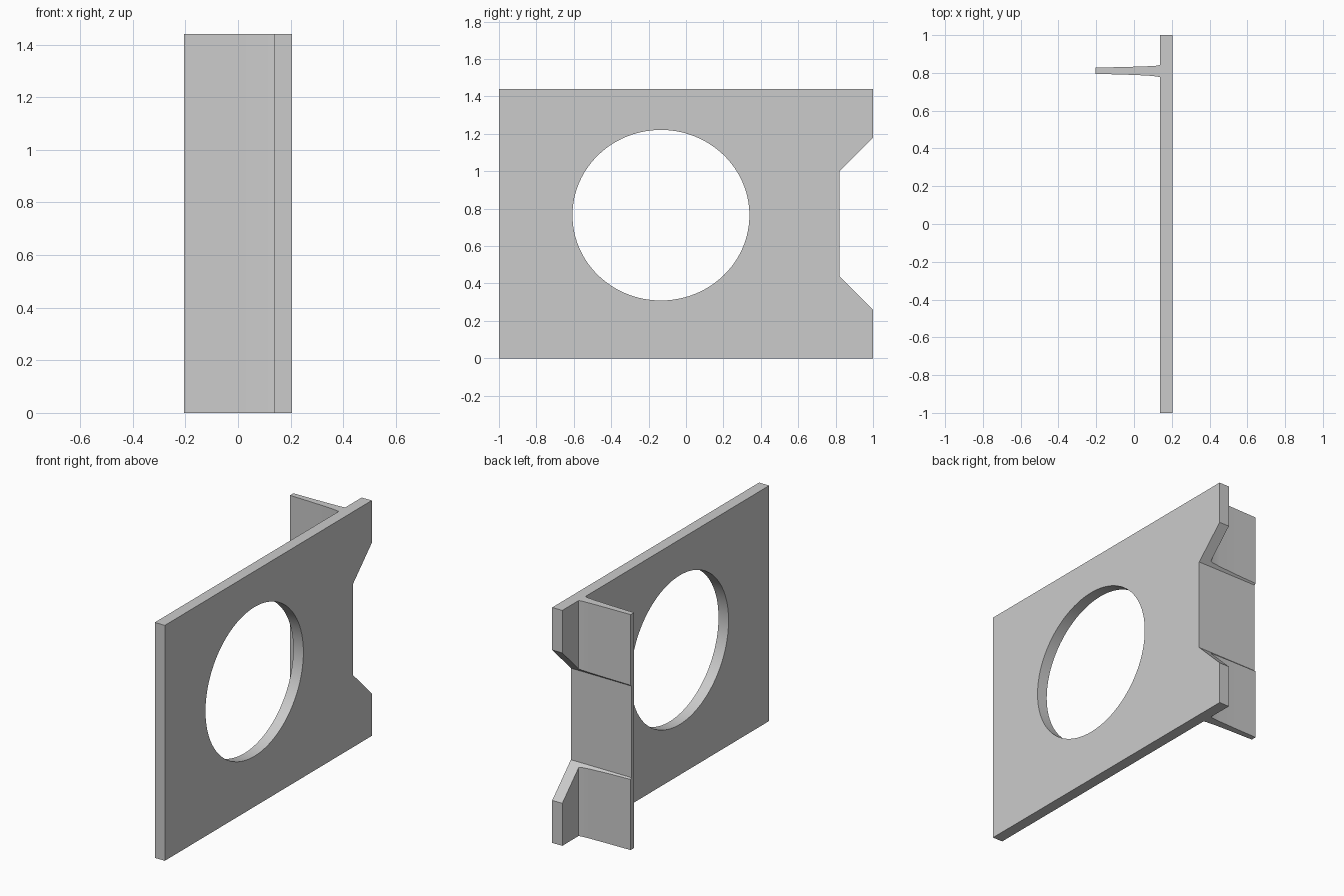
import bpy
import bmesh
from math import cos, sin, tau, radians
from mathutils import Vector

cube = bpy.data.objects.get("Cube")
if cube:
    bpy.data.objects.remove(cube)

HEIGHT = 1.44
PLATE_IN, PLATE_OUT, TIP = 0.137, 0.205, -0.205

grey = bpy.data.materials.new("plain grey")
grey.use_nodes = True
colour = (0.6, 0.6, 0.6, 1)
grey.diffuse_color = colour
grey.node_tree.nodes["Principled BSDF"].inputs["Base Color"].default_value = colour


def prism(name, outline, direction):
    """Extrude a closed 3D outline into a solid object."""
    bm = bmesh.new()
    face = bm.faces.new([bm.verts.new(p) for p in outline])
    result = bmesh.ops.extrude_face_region(bm, geom=[face])
    moved = [v for v in result["geom"] if isinstance(v, bmesh.types.BMVert)]
    bmesh.ops.translate(bm, verts=moved, vec=Vector(direction))
    bmesh.ops.recalc_face_normals(bm, faces=bm.faces)
    mesh = bpy.data.meshes.new(name)
    bm.to_mesh(mesh)
    bm.free()
    mesh.materials.append(grey)
    obj = bpy.data.objects.new(name, mesh)
    bpy.context.collection.objects.link(obj)
    return obj


# Plate and tapered flange share one T-shaped plan
back_side = [(PLATE_IN, 0.842), (0.12, 0.838), (0.07, 0.835), (-0.05, 0.831), (TIP, 0.828)]
front_side = [(TIP, 0.795), (-0.05, 0.791), (0.07, 0.786), (0.12, 0.781), (PLATE_IN, 0.777)]
plan = [(PLATE_OUT, -1), (PLATE_OUT, 1), (PLATE_IN, 1)] + back_side + front_side + [(PLATE_IN, -1)]
bracket = prism("flanged_plate", [(x, y, 0) for x, y in plan], (0, 0, HEIGHT))

# Cutters for the round opening and the chamfered edge notch
opening = [(0, -0.134 + 0.473 * cos(tau * i / 96), 0.765 + 0.456 * sin(tau * i / 96))
           for i in range(96)]
hole = prism("opening_cutter", opening, (0.5, 0, 0))
notch_side = [(1.1, 1.28), (0.82, 1.0), (0.82, 0.44), (1.1, 0.16)]
notch = prism("notch_cutter", [(-0.5, y, z) for y, z in notch_side], (1, 0, 0))

bpy.ops.object.select_all(action="DESELECT")
bracket.select_set(True)
bpy.context.view_layer.objects.active = bracket
for cutter in (hole, notch):
    cutter.hide_render = True
    mod = bracket.modifiers.new(cutter.name, "BOOLEAN")
    mod.operation = "DIFFERENCE"
    mod.solver = "EXACT"
    mod.object = cutter
    bpy.ops.object.modifier_apply(modifier=mod.name)
    bpy.data.objects.remove(cutter)

bpy.ops.object.shade_smooth_by_angle(angle=radians(20))
